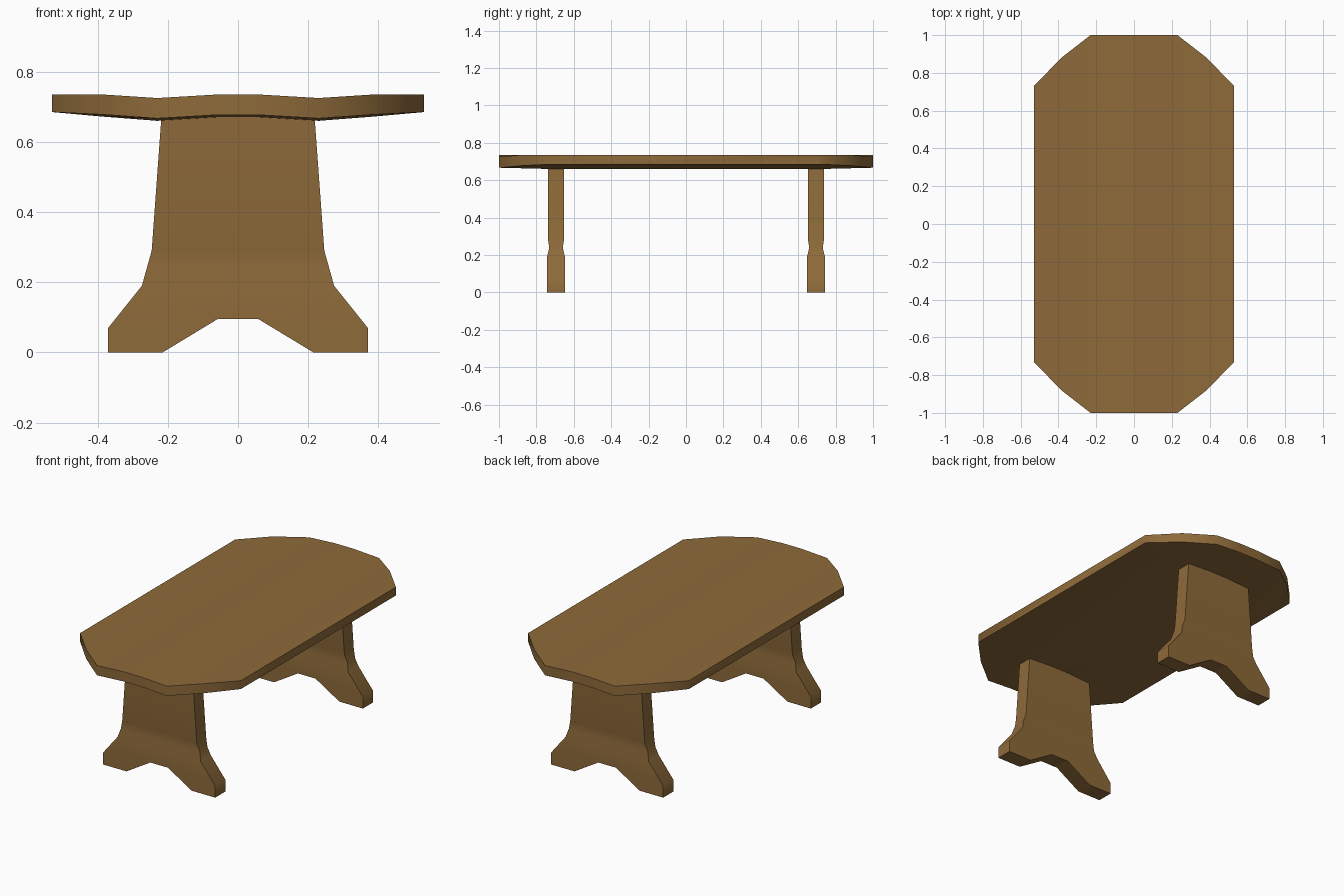
import bpy, bmesh, math

if "Cube" in bpy.data.objects:
    bpy.data.objects.remove(bpy.data.objects["Cube"])

wood = bpy.data.materials.new("wood")
wood.diffuse_color = (0.27, 0.145, 0.042, 1)
wood.use_nodes = True
wood.node_tree.nodes["Principled BSDF"].inputs["Base Color"].default_value = wood.diffuse_color


def finish(bm, name, angle):
    bmesh.ops.remove_doubles(bm, verts=bm.verts, dist=1e-5)
    bmesh.ops.recalc_face_normals(bm, faces=bm.faces)
    mesh = bpy.data.meshes.new(name)
    bm.to_mesh(mesh)
    bm.free()
    obj = bpy.data.objects.new(name, mesh)
    bpy.context.collection.objects.link(obj)
    mesh.materials.append(wood)
    bpy.ops.object.select_all(action='DESELECT')
    obj.select_set(True)
    bpy.context.view_layer.objects.active = obj
    bpy.ops.object.shade_smooth_by_angle(angle=math.radians(angle))
    return obj


# Tabletop: wavy planks lofted across x; each station is a slice along y
# station: x, half length, top z, rim underside z, inner underside z
half = [(0.06, 1.0, 0.735, 0.677, 0.670),
        (0.23, 1.0, 0.725, 0.667, 0.660),
        (0.385, 0.88, 0.735, 0.678, 0.672),
        (0.53, 0.73, 0.735, 0.685, 0.685)]
stations = [(-s[0], *s[1:]) for s in reversed(half)] + half
bm = bmesh.new()
rings = []
for x, y, top, rim, inner in stations:
    yi = min(0.72, y - 0.03)
    pts = [(-y, top), (y, top), (y, rim), (yi, inner), (-yi, inner), (-y, rim)]
    rings.append([bm.verts.new((x, py, pz)) for py, pz in pts])
for a, b in zip(rings, rings[1:]):
    for i in range(6):
        j = (i + 1) % 6
        bm.faces.new((a[i], a[j], b[j], b[i]))
bm.faces.new(rings[0])
bm.faces.new(rings[-1])
finish(bm, "tabletop", 60)

# Pedestal legs: tapered panel with a slim waist and arched foot
# row: z, half width, half thickness
rows = [(0.675, 0.218, 0.044), (0.29, 0.246, 0.044),
        (0.24, 0.26, 0.036), (0.19, 0.274, 0.048)]
foot = [(0.37, 0.07), (0.37, 0.0), (0.215, 0.0), (0.058, 0.095)]


def leg(name, yc):
    bm = bmesh.new()
    right = [(w, z, t) for z, w, t in rows] + [(x, z, 0.048) for x, z in foot]
    loops = {}
    for s in (-1, 1):          # panel face: front / back
        for m in (-1, 1):      # left / right edge
            loops[s, m] = [bm.verts.new((m * x, yc + s * t, z)) for x, z, t in right]
        l, r = loops[s, -1], loops[s, 1]
        for i in range(3):
            bm.faces.new((l[i], r[i], r[i + 1], l[i + 1]))
        bm.faces.new((l[3], r[3], r[7], l[7]))
        for side in (l, r):
            bm.faces.new((side[3], side[4], side[7]))
            bm.faces.new((side[4], side[5], side[6], side[7]))
    for m in (-1, 1):
        f, b = loops[-1, m], loops[1, m]
        for i in range(7):
            bm.faces.new((f[i], f[i + 1], b[i + 1], b[i]))
    # top and arch closing faces
    for i in (0, 7):
        bm.faces.new((loops[-1, -1][i], loops[-1, 1][i], loops[1, 1][i], loops[1, -1][i]))
    return finish(bm, name, 40)


leg("front_leg", -0.695)
leg("back_leg", 0.695)
